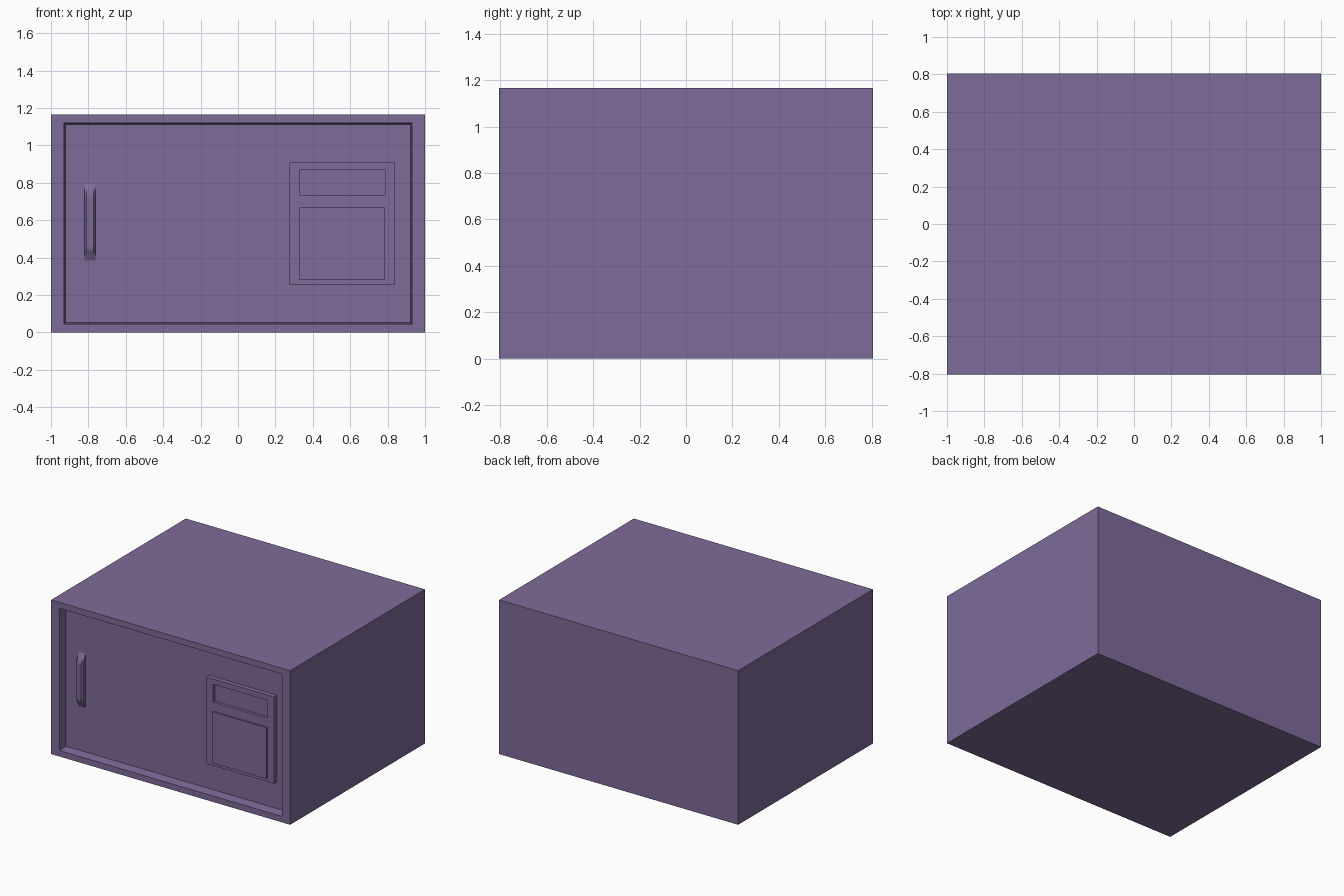
import bpy, bmesh, math

if "Cube" in bpy.data.objects:
    bpy.data.objects.remove(bpy.data.objects["Cube"])

W, D, H = 1.0, 0.805, 1.165      # half width, half depth, height
DOOR_Y = -0.735                  # plane of the sunken door

purple = bpy.data.materials.new("muted purple")
purple.diffuse_color = (0.208, 0.145, 0.318, 1)
purple.use_nodes = True
purple.node_tree.nodes["Principled BSDF"].inputs["Base Color"].default_value = purple.diffuse_color


def finish(name, bm):
    bmesh.ops.recalc_face_normals(bm, faces=bm.faces)
    mesh = bpy.data.meshes.new(name)
    bm.to_mesh(mesh)
    bm.free()
    mesh.materials.append(purple)
    obj = bpy.data.objects.new(name, mesh)
    bpy.context.collection.objects.link(obj)
    return obj


def box(bm, x0, x1, y0, y1, z0, z1):
    geo = bmesh.ops.create_cube(bm, size=1)
    for v in geo["verts"]:
        v.co = ((x0 + x1) / 2 + v.co.x * (x1 - x0),
                (y0 + y1) / 2 + v.co.y * (y1 - y0),
                (z0 + z1) / 2 + v.co.z * (z1 - z0))
    return geo["verts"]


def front_face(bm, verts):
    faces = {f for v in verts for f in v.link_faces}
    return min(faces, key=lambda f: f.calc_center_median().y)


def place(face, x0, x1, y, z0, z1):
    # move a rectangular face to the given bounds
    c = face.calc_center_median()
    for v in face.verts:
        v.co = (x0 if v.co.x < c.x else x1, y, z0 if v.co.z < c.z else z1)


def sink(bm, face, x0, x1, y, z0, z1, slope=0.0):
    # cut a rectangular pocket (or raised pad) into a front face
    y_now = face.calc_center_median().y
    bmesh.ops.inset_individual(bm, faces=[face], thickness=0.01)
    place(face, x0, x1, y_now, z0, z1)
    inner = bmesh.ops.extrude_discrete_faces(bm, faces=[face])["faces"][0]
    place(inner, x0 + slope, x1 - slope, y, z0 + slope, z1 - slope)


# cabinet with the sunken door
bm = bmesh.new()
verts = box(bm, -W, W, -D, D, 0, H)
sink(bm, front_face(bm, verts), -0.93, 0.93, DOOR_Y, 0.045, 1.12, 0.008)
finish("oven_body", bm)

# control panel: upper block holds the display pocket, lower block the keypad
PX0, PX1, PY = 0.275, 0.84, DOOR_Y - 0.035
bm = bmesh.new()
verts = box(bm, PX0, PX1, PY, DOOR_Y + 0.01, 0.255, 0.91)
bmesh.ops.bisect_plane(bm, geom=bm.verts[:] + bm.edges[:] + bm.faces[:],
                       plane_co=(0, 0, 0.70), plane_no=(0, 0, 1))
fronts = [f for f in bm.faces if abs(f.calc_center_median().y - PY) < 1e-4]
fronts.sort(key=lambda f: f.calc_center_median().z)
keypad, display = fronts
sink(bm, keypad, 0.33, 0.787, PY - 0.012, 0.28, 0.667)
sink(bm, display, 0.33, 0.787, PY + 0.022, 0.735, 0.87)
finish("control_panel", bm)

# arched door handle, swept from a bevelled section
bm = bmesh.new()
rings = []
N = 20
for i in range(N + 1):
    t = i / N
    z = 0.385 + 0.41 * t
    h = 0.035 * min(1.0, math.sin(math.pi * t) * 2.2)
    section = [(-0.82, 0.004), (-0.82, -0.6 * h), (-0.81, -h),
               (-0.772, -h), (-0.762, -0.6 * h), (-0.762, 0.004)]
    rings.append([bm.verts.new((x, DOOR_Y + y, z)) for x, y in section])
for a, b in zip(rings, rings[1:]):
    for j in range(len(a)):
        k = (j + 1) % len(a)
        bm.faces.new((a[j], a[k], b[k], b[j]))
handle = finish("door_handle", bm)
bpy.context.view_layer.objects.active = handle
handle.select_set(True)
bpy.ops.object.shade_smooth_by_angle(angle=math.radians(30))
